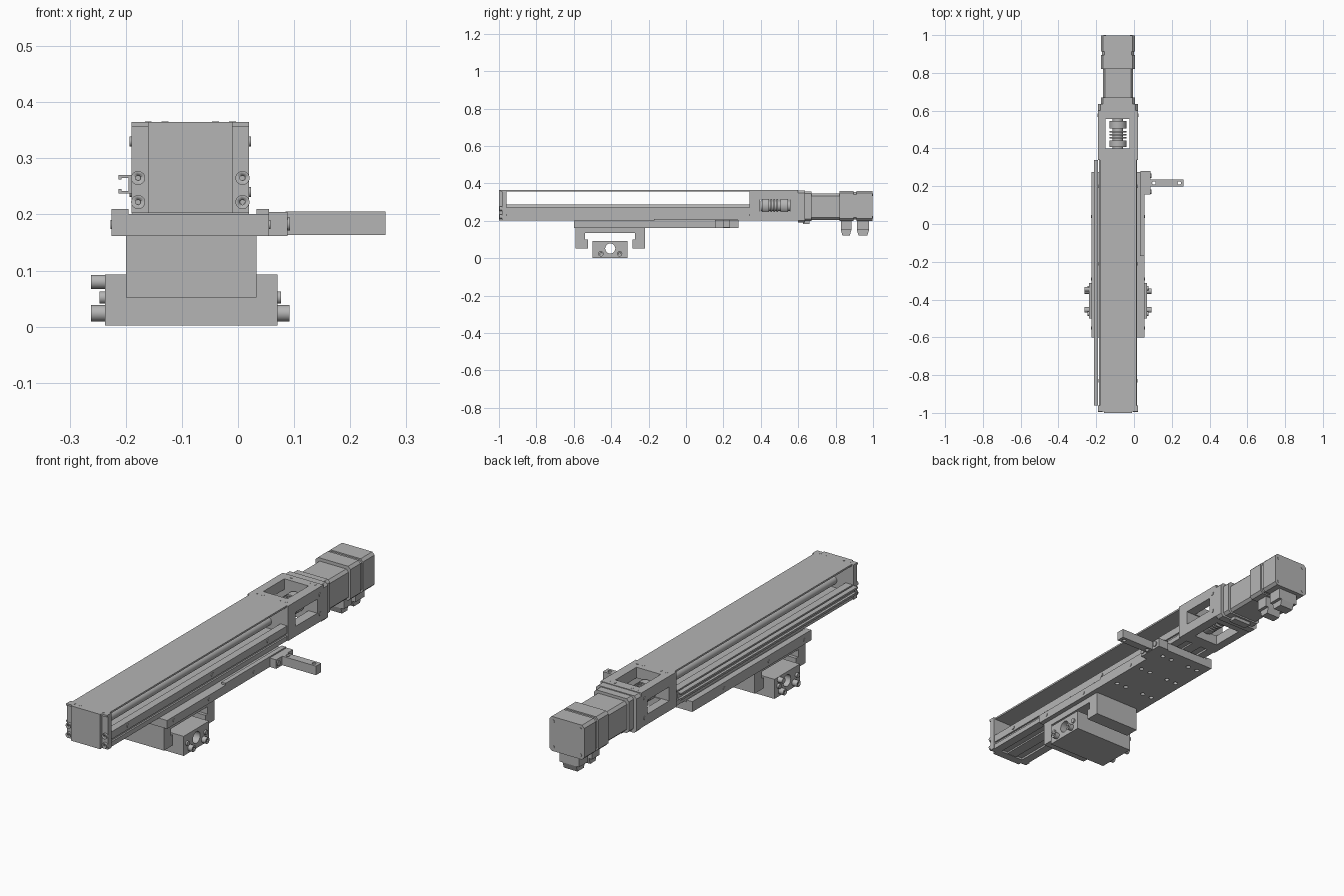
import bpy, bmesh, math
from mathutils import Vector, Matrix

old = bpy.data.objects.get("Cube")
if old:
    bpy.data.objects.remove(old, do_unlink=True)

grey = bpy.data.materials.new("machined_grey")
grey.use_nodes = True
colour = (0.46, 0.46, 0.46, 1)
grey.diffuse_color = colour
grey.node_tree.nodes["Principled BSDF"].inputs["Base Color"].default_value = colour

CX = -0.085   # centre line of the actuator
CZ = 0.28     # drive axis height


def finish(name, bm):
    bmesh.ops.recalc_face_normals(bm, faces=bm.faces)
    mesh = bpy.data.meshes.new(name)
    bm.to_mesh(mesh)
    bm.free()
    mesh.materials.append(grey)
    ob = bpy.data.objects.new(name, mesh)
    bpy.context.collection.objects.link(ob)
    return ob


def box(name, x, y, z):
    bm = bmesh.new()
    bmesh.ops.create_cube(bm, size=1)
    for v in bm.verts:
        v.co = Vector([(r[0] + r[1]) / 2 + c * (r[1] - r[0])
                       for r, c in zip((x, y, z), v.co)])
    return finish(name, bm)


def cyl(name, axis, centre, radius, length, sides=24):
    bm = bmesh.new()
    bmesh.ops.create_cone(bm, cap_ends=True, segments=sides, radius1=radius,
                          radius2=radius, depth=length)
    turn = Vector((0, 0, 1)).rotation_difference(Vector(axis)).to_matrix().to_4x4()
    bmesh.ops.transform(bm, matrix=Matrix.Translation(centre) @ turn, verts=bm.verts)
    ob = finish(name, bm)
    bpy.ops.object.select_all(action='DESELECT')
    ob.select_set(True)
    bpy.context.view_layer.objects.active = ob
    bpy.ops.object.shade_smooth_by_angle(angle=math.radians(35))
    return ob


X, Y, Z = (1, 0, 0), (0, 1, 0), (0, 0, 1)


def prism(name, points, axis, a, b):
    """Extrude a profile: (x, z) along y, or (y, z) along x."""
    bm = bmesh.new()
    put = (lambda p, d: (p[0], d, p[1])) if axis == Y else (lambda p, d: (d, p[0], p[1]))
    face = bm.faces.new([bm.verts.new(put(p, a)) for p in points])
    new = bmesh.ops.extrude_face_region(bm, geom=[face])["geom"]
    moved = [v for v in new if isinstance(v, bmesh.types.BMVert)]
    bmesh.ops.translate(bm, verts=moved, vec=Vector(axis) * (b - a))
    return finish(name, bm)


def octagon(w, low, high, c):
    half = [(w, low + c), (w, high - c), (w - c, high), (c - w, high),
            (-w, high - c), (-w, low + c), (c - w, low), (w - c, low)]
    return [(CX + x, z) for x, z in half]


def cut(ob, *cutters):
    for c in cutters:
        c.hide_render = True
        m = ob.modifiers.new("cut", 'BOOLEAN')
        m.operation, m.solver, m.object = 'DIFFERENCE', 'EXACT', c
    bpy.context.view_layer.update()
    done = ob.evaluated_get(bpy.context.evaluated_depsgraph_get())
    mesh = bpy.data.meshes.new_from_object(done)
    ob.modifiers.clear()
    ob.data = mesh
    for c in cutters:
        bpy.data.objects.remove(c, do_unlink=True)
    return ob


# Base rail: channel with side grooves and a ribbed underside
right_half = [(0.025, 0.205), (0.025, 0.212), (0.06, 0.212), (0.06, 0.203), (0.1, 0.203),
              (0.1, 0.225), (0.092, 0.225), (0.092, 0.237), (0.1, 0.237), (0.1, 0.272),
              (0.065, 0.272), (0.065, 0.235)]
rail = [(CX + x, z) for x, z in right_half] + [(CX - x, z) for x, z in reversed(right_half)]
prism("base_rail", rail, Y, -0.965, 0.36)
cyl("lead_screw", Y, (CX, -0.3, 0.268), 0.02, 1.34)
for s in (-1, 1):
    for y in (-0.83, -0.21, 0.2):
        cyl("rail_screw", X, (CX + s * 0.1, y, 0.255), 0.009, 0.006, 16)

# Thin top cover and its screws
box("top_cover", (-0.18, 0.012), (-0.97, 0.36), (0.357, 0.365))
for y in (-0.975, 0.37, 0.58):
    for x in (-0.16, -0.13, -0.04, -0.01):
        cyl("cover_screw", Z, (x, y, 0.3645), 0.006, 0.003, 12)

# Front end plate with recessed sides and bolts
box("end_plate", (-0.19, 0.02), (-0.985, -0.96), (0.203, 0.365))
box("end_plate_face", (-0.16, -0.01), (-1, -0.98), (0.203, 0.365))
box("end_plate_top_lip", (-0.19, 0.02), (-0.992, -0.98), (0.356, 0.365))
for x in (-0.178, 0.008):
    for z in (0.222, 0.265):
        bolt = cyl("end_plate_bolt", Y, (x, -0.988, z), 0.0125, 0.016)
        cut(bolt, cyl("socket", Y, (x, -0.996, z), 0.005, 0.012, 6))

# Sensor channel on the right side
sensor = [(-0.19, 0.237), (-0.213, 0.237), (-0.213, 0.245), (-0.208, 0.245), (-0.208, 0.242),
          (-0.195, 0.242), (-0.195, 0.265), (-0.208, 0.265), (-0.208, 0.262),
          (-0.213, 0.262), (-0.213, 0.27), (-0.19, 0.27)]
prism("sensor_channel", sensor, Y, -0.96, 0.34)

# Coupling housing with open windows
housing = box("coupling_housing", (-0.19, 0.02), (0.34, 0.6), (0.203, 0.365))
cut(housing, box("shaft_window", (-0.15, -0.025), (0.4, 0.555), (0.1, 0.5)),
    box("side_window", (-0.3, 0.2), (0.395, 0.555), (0.25, 0.315)))
for s in (-1, 1):
    for z in (0.24, 0.33):
        cyl("housing_screw", X, (CX + s * 0.105, 0.575, z), 0.009, 0.006, 16)

# Flexible coupling
cyl("coupling_core", Y, (CX, 0.478, CZ), 0.028, 0.16)
for y, w in ((0.425, 0.035), (0.456, 0.009), (0.472, 0.009), (0.488, 0.009), (0.525, 0.04)):
    cyl("coupling_ring", Y, (CX, y, CZ), 0.046, w, 32)

# Motor: flanges, body, brake block and rear cap
for name, y0, y1, w, low, high in (
        ("motor_flange", 0.6, 0.635, 0.105, 0.19, 0.362),
        ("motor_front", 0.635, 0.67, 0.09, 0.198, 0.358),
        ("motor_body", 0.67, 0.82, 0.08, 0.205, 0.345),
        ("encoder_block", 0.82, 0.895, 0.09, 0.2, 0.36),
        ("motor_groove", 0.895, 0.912, 0.084, 0.206, 0.354),
        ("motor_rear_cap", 0.912, 0.998, 0.09, 0.2, 0.36)):
    prism(name, octagon(w, low, high, 0.012), Y, y0, y1)
box("motor_foot", (-0.13, -0.04), (0.625, 0.66), (0.183, 0.2))
for sx in (-1, 1):
    for z in (0.22, 0.34):
        cyl("rear_cap_screw", Y, (CX + sx * 0.07, 0.998, z), 0.007, 0.004, 16)

# Cable connectors under the motor
for y, w in ((0.856, 0.028), (0.946, 0.033)):
    box("connector_base", (-0.135, -0.035), (y - w, y + w), (0.15, 0.203))
    prism("connector_tip", [(y - w, 0.15), (y - w * 0.7, 0.122), (y + w * 0.7, 0.122),
                            (y + w, 0.15)], X, -0.12, -0.05)

# Carriage plate with raised lips and mounting holes
plate = box("carriage_plate", (-0.225, 0.055), (-0.6, 0.275), (0.162, 0.201))
holes = [cyl("hole", Z, (CX + sx * dx, y, 0.16), 0.01, 0.03, 16)
         for sx in (-1, 1) for dx, y in ((0.05, -0.1), (0.1, -0.1), (0.05, 0.07),
                                         (0.1, 0.07), (0.05, 0.22), (0.1, 0.22))]
cut(plate, *holes)
box("right_lip", (-0.225, -0.195), (-0.6, 0.275), (0.2, 0.21))
box("left_lip", (0.033, 0.055), (-0.17, 0.275), (0.2, 0.21))
for s in (-1, 1):
    for y in (-0.55, -0.29, 0.04):
        cyl("carriage_screw", X, (CX + s * 0.14, y, 0.182), 0.008, 0.005, 16)

# Side arm on its mounting block
box("arm_block", (0.035, 0.088), (0.155, 0.28), (0.162, 0.204))
arm = box("side_arm", (0.085, 0.263), (0.198, 0.236), (0.163, 0.205))
cut(arm, *[cyl("hole", Z, (x, 0.217, 0.18), 0.009, 0.2, 16) for x in (0.105, 0.24)])
for y in (0.17, 0.255):
    cyl("arm_bolt", X, (0.089, y, 0.183), 0.012, 0.008)

# Hanging bracket
bracket = [(-0.592, 0.163), (-0.592, 0.052), (-0.524, 0.052), (-0.524, 0.1), (-0.54, 0.1),
           (-0.54, 0.134), (-0.272, 0.134), (-0.272, 0.1), (-0.287, 0.1),
           (-0.287, 0.052), (-0.22, 0.052), (-0.22, 0.163)]
prism("hanging_bracket", bracket, X, -0.2, 0.033)

# Clamp body with a through bore
body = box("clamp_body", (-0.237, 0.07), (-0.5, -0.312), (0.002, 0.093))
cut(body, cyl("bore", X, (CX, -0.405, 0.052), 0.027, 1))
for s in (-1, 1):
    face = CX + s * 0.153
    for y in (-0.455, -0.355):
        stud = cyl("clamp_stud", X, (face + s * 0.011, y, 0.024), 0.0145, 0.026)
        cut(stud, cyl("socket", X, (face + s * 0.025, y, 0.024), 0.007, 0.014, 6))
    for y in (-0.475, -0.34):
        cyl("clamp_pin", X, (face + s * 0.003, y, 0.052), 0.011, 0.012)
cyl("air_fitting", X, (-0.247, -0.345, 0.08), 0.0125, 0.03)
